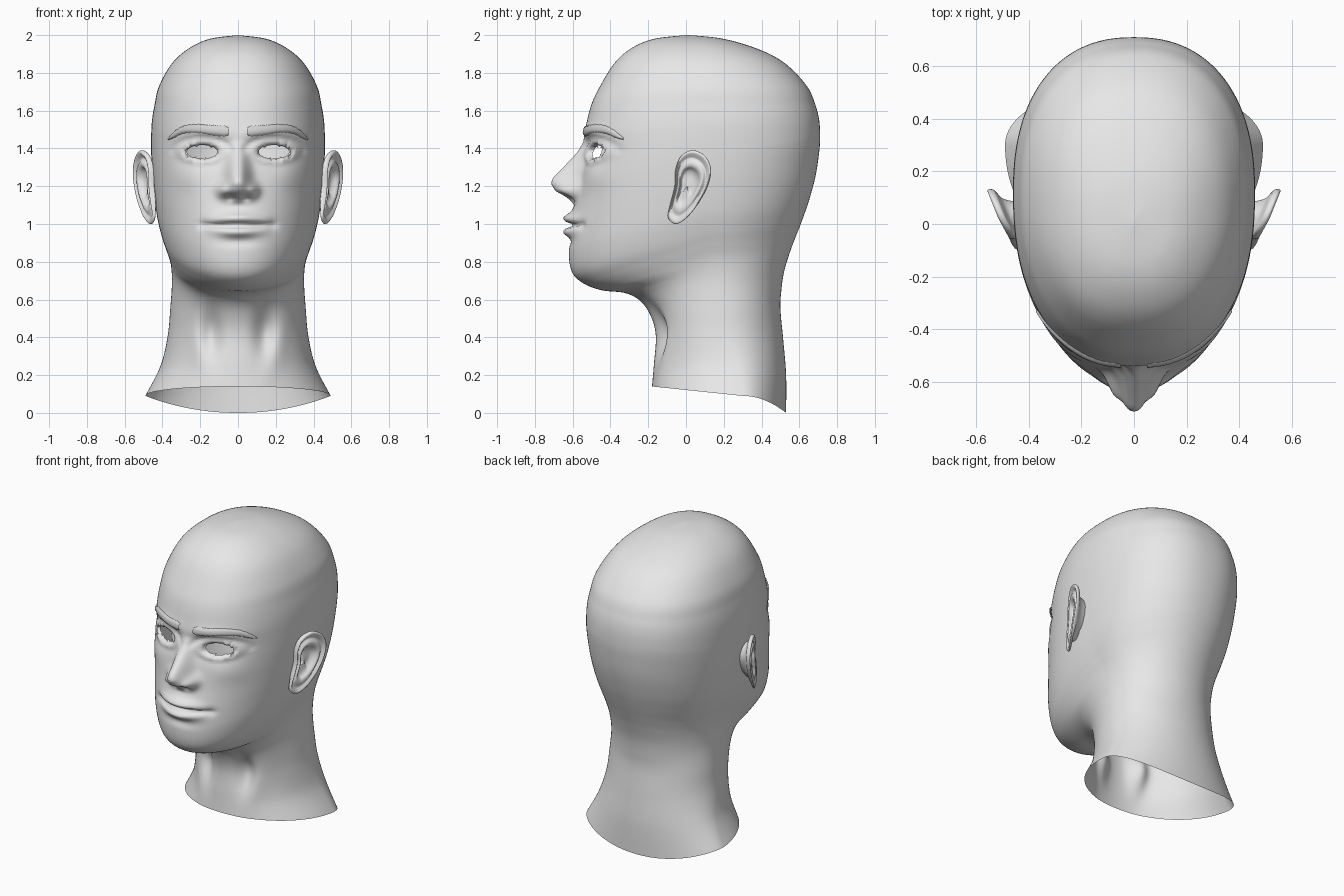
import bpy, bmesh, math
from mathutils import Vector
from mathutils.bvhtree import BVHTree

if "Cube" in bpy.data.objects:
    bpy.data.objects.remove(bpy.data.objects["Cube"])


def material(name, grey):
    m = bpy.data.materials.new(name)
    m.diffuse_color = (grey, grey, grey, 1)
    m.use_nodes = True
    m.node_tree.nodes["Principled BSDF"].inputs["Base Color"].default_value = m.diffuse_color
    return m


SKIN = material("plain grey skin", 0.8)
BROW = material("eyebrow grey", 0.66)


def spline(pts, t, closed=False):
    """Catmull-Rom sample of a list of tuples at parameter t."""
    n = len(pts)
    i = math.floor(t) if closed else min(int(t), n - 2)
    f = t - i
    pick = (lambda k: pts[k % n]) if closed else (lambda k: pts[max(0, min(n - 1, k))])
    quad = zip(pick(i - 1), pick(i), pick(i + 1), pick(i + 2))
    return [b + 0.5 * f * (c - a + f * (2*a - 5*b + 4*c - d + f * (3*(b - c) + d - a)))
            for a, b, c, d in quad]


def lerp(table, v):
    """Smoothstep lookup in an ascending (key, value) table."""
    if v <= table[0][0]:
        return table[0][1]
    for (a, p), (b, q) in zip(table, table[1:]):
        if v <= b:
            return p + (q - p) * (v - a) / (b - a)
    return table[-1][1]


def bump(d, s):
    return math.exp(-(d / s) ** 2)


def spow(v, p):
    return math.copysign(abs(v) ** p, v)


def grid(bm, rows, wrap):
    vs = [[bm.verts.new(p) for p in r] for r in rows]
    n = len(rows[0])
    for a, b in zip(vs, vs[1:]):
        for s in range(n if wrap else n - 1):
            e = (s + 1) % n
            bm.faces.new((a[s], a[e], b[e], b[s]))


def finish(bm, name, mat, mirror=False):
    me = bpy.data.meshes.new(name)
    bm.to_mesh(me)
    me.materials.append(mat)
    me.shade_smooth()
    ob = bpy.data.objects.new(name, me)
    bpy.context.collection.objects.link(ob)
    if mirror:
        ob.modifiers.new("mirror", 'MIRROR')
    return ob


# Tilted cross-section rings from neck edge to crown: front (y, z), back (y, z), side (half width, y, z)
FRONT = [(-.18, .14), (-.17, .255), (-.16, .41), (-.19, .52), (-.245, .595), (-.325, .635), (-.45, .65),
         (-.55, .69), (-.605, .75), (-.62, .86), (-.60, 1.0), (-.575, 1.15), (-.55, 1.3), (-.535, 1.48),
         (-.505, 1.62), (-.46, 1.72), (-.38, 1.85), (-.29, 1.93), (-.17, 1.98), (0, 2)]
BACK = [(.53, 0), (.53, .2), (.515, .385), (.5, .55), (.505, .65), (.52, .75), (.55, .85),
        (.58, .93), (.615, 1.02), (.65, 1.12), (.685, 1.25), (.705, 1.38), (.71, 1.46), (.705, 1.55),
        (.685, 1.63), (.64, 1.73), (.525, 1.85), (.385, 1.925), (.2, 1.98), (.02, 2)]
SIDE = [(.49, .3, .09), (.41, .27, .25), (.372, .22, .41), (.358, .2, .56), (.35, .18, .68), (.352, .17, .76),
        (.363, .15, .83), (.385, .13, .9), (.408, .12, .97), (.43, .12, 1.06), (.445, .12, 1.17),
        (.455, .12, 1.28), (.46, .12, 1.4), (.457, .12, 1.53), (.442, .12, 1.63), (.418, .11, 1.73),
        (.35, .08, 1.85), (.26, .05, 1.93), (.15, .02, 1.98), (0, .01, 2)]

# Nose: protrusion and half width by height
NOSE = [(1.10, 0), (1.125, .03), (1.145, .06), (1.175, .12), (1.215, .152), (1.245, .146), (1.3, .1),
        (1.38, .037), (1.44, .005), (1.5, 0)]
NOSE_W = [(1.12, .07), (1.19, .075), (1.25, .06), (1.36, .05), (1.5, .06)]


def eye_r(x, z):
    return math.hypot((abs(x) - .19) / .09, (z - 1.382) / .042)


def sculpt(x, y, z):
    """Face and throat relief, as a forward push."""
    ax = abs(x)
    d = 0
    if .85 < z < 1.62 and y < -.1:
        d += lerp(NOSE, z) * math.exp(-(ax / lerp(NOSE_W, z)) ** 2.4)
        d += .045 * bump(ax - .08, .032) * bump(z - 1.175, .035)           # nostril wings
        d -= .02 * bump(ax - .04, .022) * bump(z - 1.135, .015)            # nostrils
        d -= .055 * bump(ax - .17, .115) * bump(z - 1.395, .065)           # eye sockets
        d += .022 * bump(eye_r(x, z) - 1.15, .4)                           # eyelids
        d -= .008 * bump(eye_r(x, z) - 1.75, .2) * (z > 1.38)              # lid crease
        d += .014 * bump(ax - .17, .14) * bump(z - 1.485, .04)             # brow ridge
        d += .012 * bump(ax - .27, .09) * bump(z - 1.25, .07)              # cheekbones
        d += .022 * bump(x, .15) * bump(z - 1.02, .08)                     # muzzle
        d += .034 * bump(x, .125) * bump(z - 1.032 + .25 * x * x, .024)    # upper lip
        d += .032 * bump(x, .115) * bump(z - .957 - .3 * x * x, .024)      # lower lip
        d -= .032 * math.exp(-(ax / .175) ** 6) * bump(z - .994, .011)     # mouth line
        d -= .012 * bump(ax - .185, .03) * bump(z - .995, .03)             # mouth corners
        d -= .01 * bump(x, .1) * bump(z - .905, .025)                      # under the lip
    elif z < .7 and y < .15:
        d -= .045 * bump(ax - .14 , .055) * bump(z - .43, .13)             # beside the throat
        d += .012 * bump(ax - .24 + .25 * (.5 - z), .06) * bump(z - .35, .16)
    return d


# Head and neck: open shell
N, STEP = 240, 12
rows = []
for k in range(STEP * (len(FRONT) - 1) + 1):
    t = k / STEP
    (yf, zf), (yb, zb), (w, yc, zs) = spline(FRONT, t), spline(BACK, t), spline(SIDE, t)
    w = max(w, 0)
    power = 2 / lerp([(0, 2.05), (.9, 2.05), (1.4, 2.3), (2, 2.3)], zs)
    ring = []
    for s in range(N):
        u = 2 * math.pi * s / N
        a = u - .35 * math.sin(u)
        x, g = w * spow(math.sin(a), power), spow(math.cos(a), power)
        if g > 0:
            y, z = yc + (yf - yc) * g, zs + (zf - zs) * g
        else:
            y, z = yc - (yb - yc) * g, zs + (zb - zs) * g * g
        if y < -.2:                                   # snap points onto the eye outline
            r = eye_r(x, z)
            if .84 < r < 1.16:
                cx = math.copysign(.19, x)
                x, z = cx + (x - cx) / r, 1.382 + (z - 1.382) / r
        ring.append((x, y - sculpt(x, y, z), z))
    rows.append(ring)
bm = bmesh.new()
grid(bm, rows, True)
bmesh.ops.remove_doubles(bm, verts=[v for v in bm.verts if v.co.z > 1.995], dist=.0005)
bvh = BVHTree.FromBMesh(bm)


# Eye openings with a turned-in lid edge
def in_eye(p, lim):
    return p.y < -.2 and eye_r(p.x, p.z) < lim


bmesh.ops.delete(bm, geom=[f for f in bm.faces if in_eye(f.calc_center_median(), .98)], context='FACES')
rim = [e for e in bm.edges if e.is_boundary and all(in_eye(v.co, 1.3) for v in e.verts)]
new = bmesh.ops.extrude_edge_only(bm, edges=rim)["geom"]
for v in new:
    if isinstance(v, bmesh.types.BMVert):
        cx = math.copysign(.19, v.co.x)
        v.co = Vector((cx + (v.co.x - cx) * .9, v.co.y + .025, 1.382 + (v.co.z - 1.382) * .85))
finish(bm, "head", SKIN)

# Eyebrows: thin raised strips laid on the brow
ARCH = [(.05, 1.49), (.13, 1.495), (.22, 1.505), (.3, 1.495), (.365, 1.45)]
rows = []
for i in range(41):
    x, z = spline(ARCH, i / 10)
    h = .03 * (1 - .5 * i / 40) * min(1, .6 + i / 8, .3 + (40 - i) / 8)
    h *= 1 + .08 * math.sin(i * 2.1)
    row = []
    for j in range(7):
        v = j / 3 - 1
        hit, nor, _, _ = bvh.ray_cast(Vector((x, -2, z + h * v)), Vector((0, 1, 0)))
        if nor.y > 0:
            nor = -nor
        row.append(hit + nor * (.001 + .009 * (1 - v ** 4)))
    rows.append(row)
bm = bmesh.new()
grid(bm, rows, False)
for f in bm.faces:
    f.normal_update()
if sum(f.normal.y for f in bm.faces) > 0:
    bmesh.ops.reverse_faces(bm, faces=bm.faces[:])
finish(bm, "eyebrows", BROW, True)

# Ears: outline (y, z) lofted through concha, rim and back
OUTLINE = [(-.055, 1.29), (-.025, 1.36), (.035, 1.39), (.1, 1.36), (.132, 1.29), (.115, 1.2),
           (.06, 1.1), (0, 1.03), (-.055, 1.0), (-.095, 1.035), (-.085, 1.1), (-.06, 1.2)]
LOFT = [(0, -.025), (.3, -.028), (.45, -.018), (.55, .004), (.66, .008), (.78, -.004), (.86, .004),
        (.94, .012), (1, .003), (.98, -.014), (.88, -.022), (.7, -.04), (.6, -.1)]
rows = []
for k in range(4 * (len(LOFT) - 1) + 1):
    f, h = spline(LOFT, k / 4)
    ring = []
    for s in range(72):
        y, z = spline(OUTLINE, s / 6, True)
        cy, cz = .005, 1.2
        front = max(0, min(1, (.02 - y) / .08))
        lobe = max(0, min(1, (1.12 - z) / .06))
        y, z = cy + f * (y - cy), cz + f * (z - cz)
        x = .455 + .4 * (y + .1) + h * (1 - .4 * lobe) - .012 * front * f
        ring.append((x, y, z))
    rows.append(ring)
bm = bmesh.new()
grid(bm, rows, True)
bmesh.ops.remove_doubles(bm, verts=bm.verts[:], dist=.0002)
bmesh.ops.recalc_face_normals(bm, faces=bm.faces[:])
if sum(f.normal.x * f.calc_area() for f in bm.faces) < 0:
    bmesh.ops.reverse_faces(bm, faces=bm.faces[:])
finish(bm, "ears", SKIN, True)
